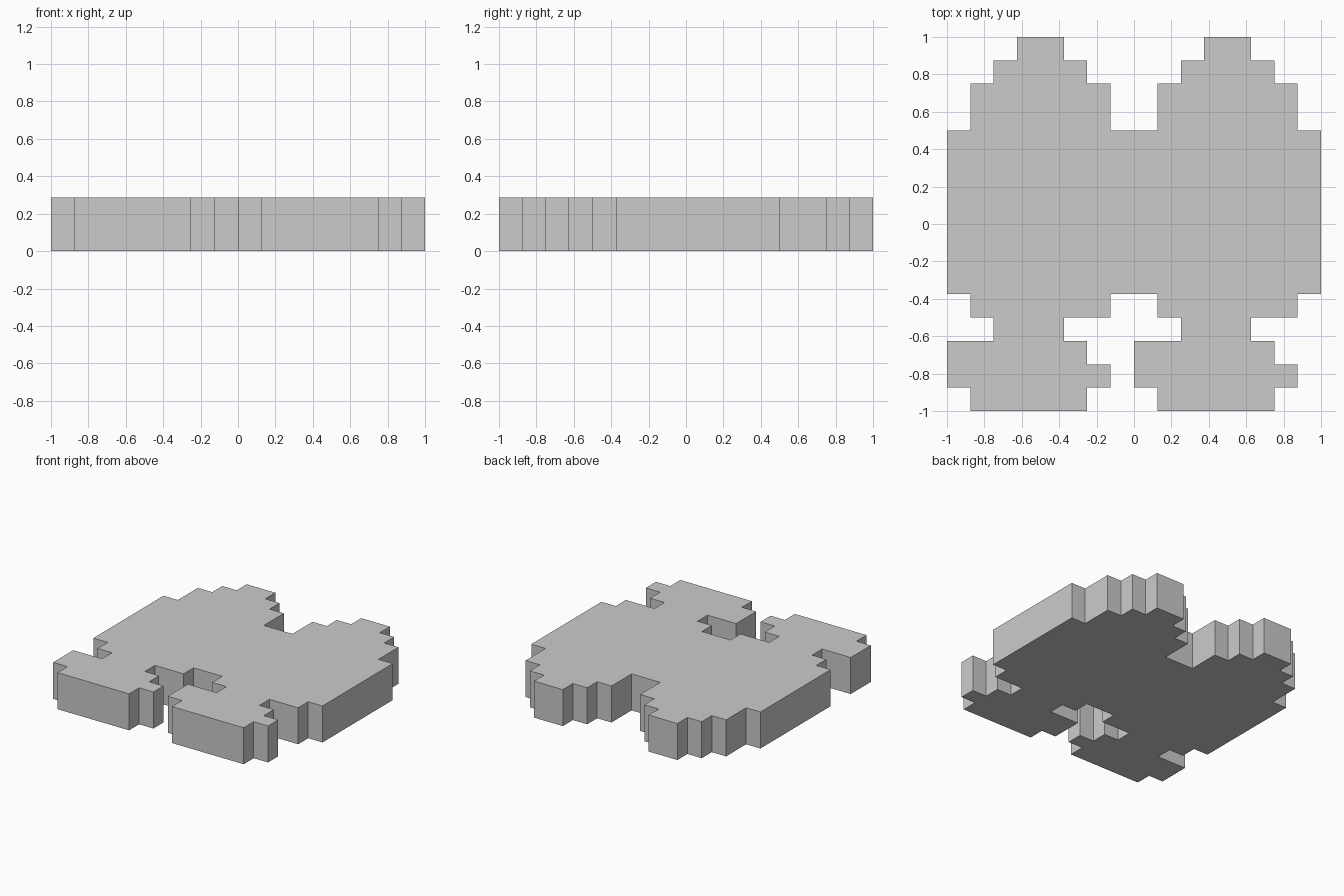
import bpy
import bmesh

if "Cube" in bpy.data.objects:
    bpy.data.objects.remove(bpy.data.objects["Cube"])

STEP = 0.125      # size of one grid cell
THICK = 0.288     # plate thickness

# Stepped edge of one lobe, in grid cells: rounded crown, left to right
CROWN = [(0, 4), (1, 4), (1, 6), (2, 6), (2, 7), (3, 7), (3, 8),
         (5, 8), (5, 7), (6, 7), (6, 6), (7, 6), (7, 4), (8, 4)]
# Lower edge with ankle and foot, right to left
FOOT = [(8, -3), (7, -3), (7, -4), (5, -4), (5, -5), (6, -5), (6, -6),
        (7, -6), (7, -7), (6, -7), (6, -8), (1, -8), (1, -7), (0, -7),
        (0, -5), (2, -5), (2, -4), (1, -4), (1, -3), (0, -3)]


def shift(points, dx):
    return [(x + dx, y) for x, y in points]


# Both lobes joined in one outline, leaving out the points on the shared seam
outline = (shift(CROWN[:-1], -8) + shift(CROWN[1:], 0)
           + shift(FOOT[:-1], 0) + shift(FOOT[1:], -8))

# Stepped plate: fill the outline and extrude it upward
bm = bmesh.new()
base = bm.faces.new([bm.verts.new((x * STEP, y * STEP, 0)) for x, y in outline])
top = bmesh.ops.extrude_face_region(bm, geom=[base], use_keep_orig=True)["geom"]
bmesh.ops.translate(bm, vec=(0, 0, THICK),
                    verts=[g for g in top if isinstance(g, bmesh.types.BMVert)])
bmesh.ops.recalc_face_normals(bm, faces=bm.faces[:])

mesh = bpy.data.meshes.new("stepped_plate")
bm.to_mesh(mesh)
bm.free()
plate = bpy.data.objects.new("stepped_plate", mesh)
bpy.context.collection.objects.link(plate)
